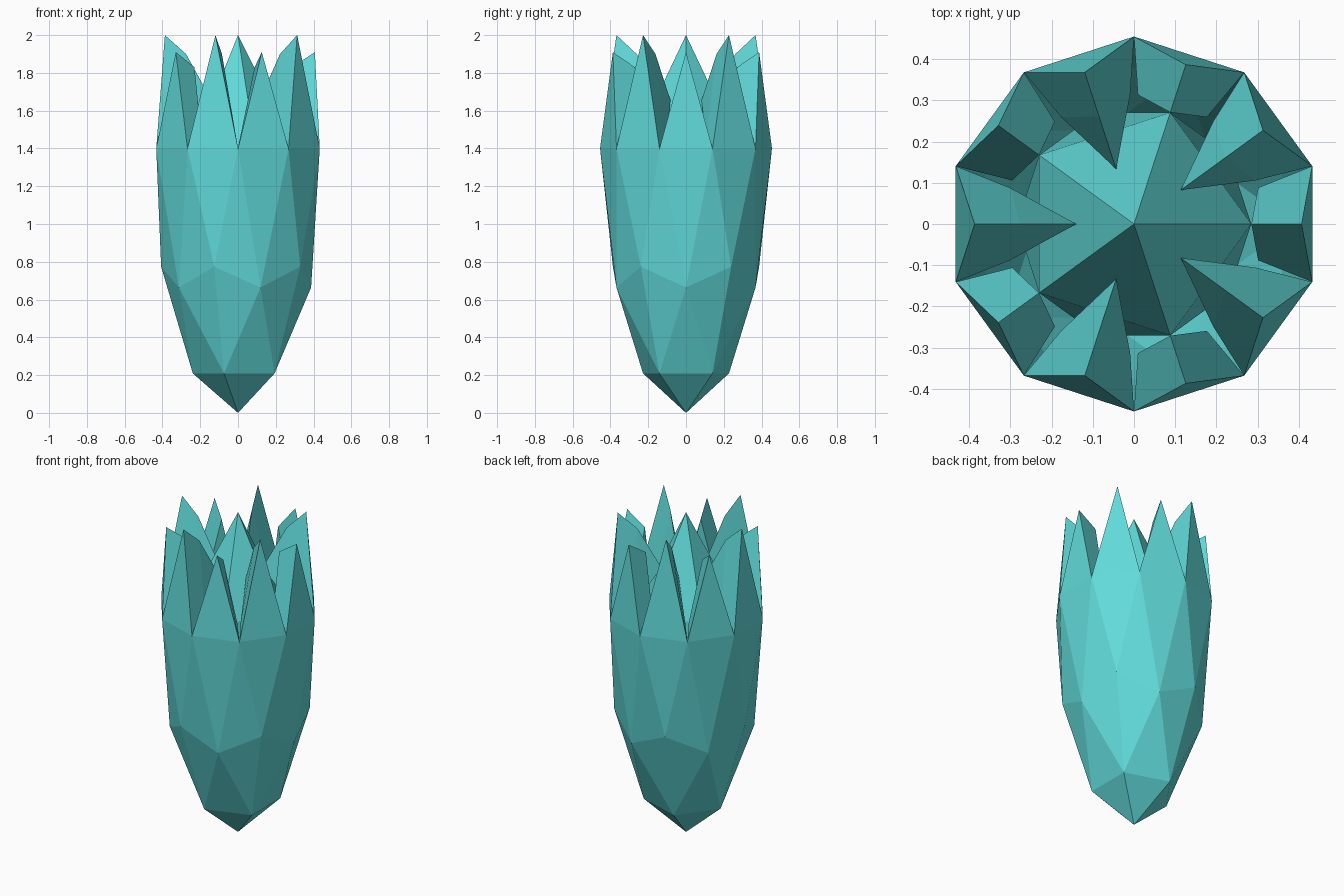
import bpy, bmesh, math
from mathutils import Vector

if "Cube" in bpy.data.objects:
    bpy.data.objects.remove(bpy.data.objects["Cube"])

mat = bpy.data.materials.new("teal_crystal")
mat.diffuse_color = (0.12, 0.70, 0.70, 1)
mat.use_nodes = True
mat.node_tree.nodes["Principled BSDF"].inputs["Base Color"].default_value = mat.diffuse_color
R, RIM = 0.455, 1.4


def finish(bm, name):
    bmesh.ops.recalc_face_normals(bm, faces=bm.faces)
    me = bpy.data.meshes.new(name)
    bm.to_mesh(me)
    bm.free()
    me.materials.append(mat)
    ob = bpy.data.objects.new(name, me)
    bpy.context.collection.objects.link(ob)


def polar(r, deg, z):
    a = math.radians(deg)
    return Vector((r * math.cos(a), r * math.sin(a), z))


# Faceted cup: lower half of a stretched icosphere
bm = bmesh.new()
bmesh.ops.create_icosphere(bm, subdivisions=2, radius=1)
bmesh.ops.delete(bm, geom=[v for v in bm.verts if v.co.z > 0.01], context='VERTS')
for v in bm.verts:
    v.co = (v.co.x * R, v.co.y * R, RIM + v.co.z * RIM)
finish(bm, "cup")

# Crown of ten thick pointed petals, alternating tall and short
bm = bmesh.new()
for k in range(10):
    ang, tall = 36 * k, k % 2
    tip, tip_in = ((0.387, 2.0), (0.275, 1.9)) if tall else ((0.407, 1.91), (0.285, 1.83))
    outer = [polar(R, ang - 18, RIM), polar(R, ang + 18, RIM), polar(tip[0], ang, tip[1])]
    inner = [polar(0.314, ang - 16.3, 1.45), polar(0.314, ang + 16.3, 1.45),
             polar(tip_in[0], ang, tip_in[1])]
    o = [bm.verts.new(p) for p in outer]
    i = [bm.verts.new(p) for p in inner]
    bm.faces.new(o)
    for a in range(3):
        b = (a + 1) % 3
        bm.faces.new((o[a], o[b], i[b], i[a]))
    if tall:  # tall petals run inward to a point
        apex = bm.verts.new(polar(0.14, ang, 1.655))
        for a in range(3):
            bm.faces.new((i[a], i[(a + 1) % 3], apex))
    else:
        bm.faces.new(i)
finish(bm, "petals")

# Inner crystal: stretched icosahedron whose point rises between the petals
bm = bmesh.new()
bmesh.ops.create_icosphere(bm, subdivisions=1, radius=1)
for v in bm.verts:
    v.co = (v.co.x * 0.318, v.co.y * 0.318, 1.1 + v.co.z * 0.9)
    if 1.1 < v.co.z < 1.9:
        v.co.z = 1.43
finish(bm, "inner_crystal")
